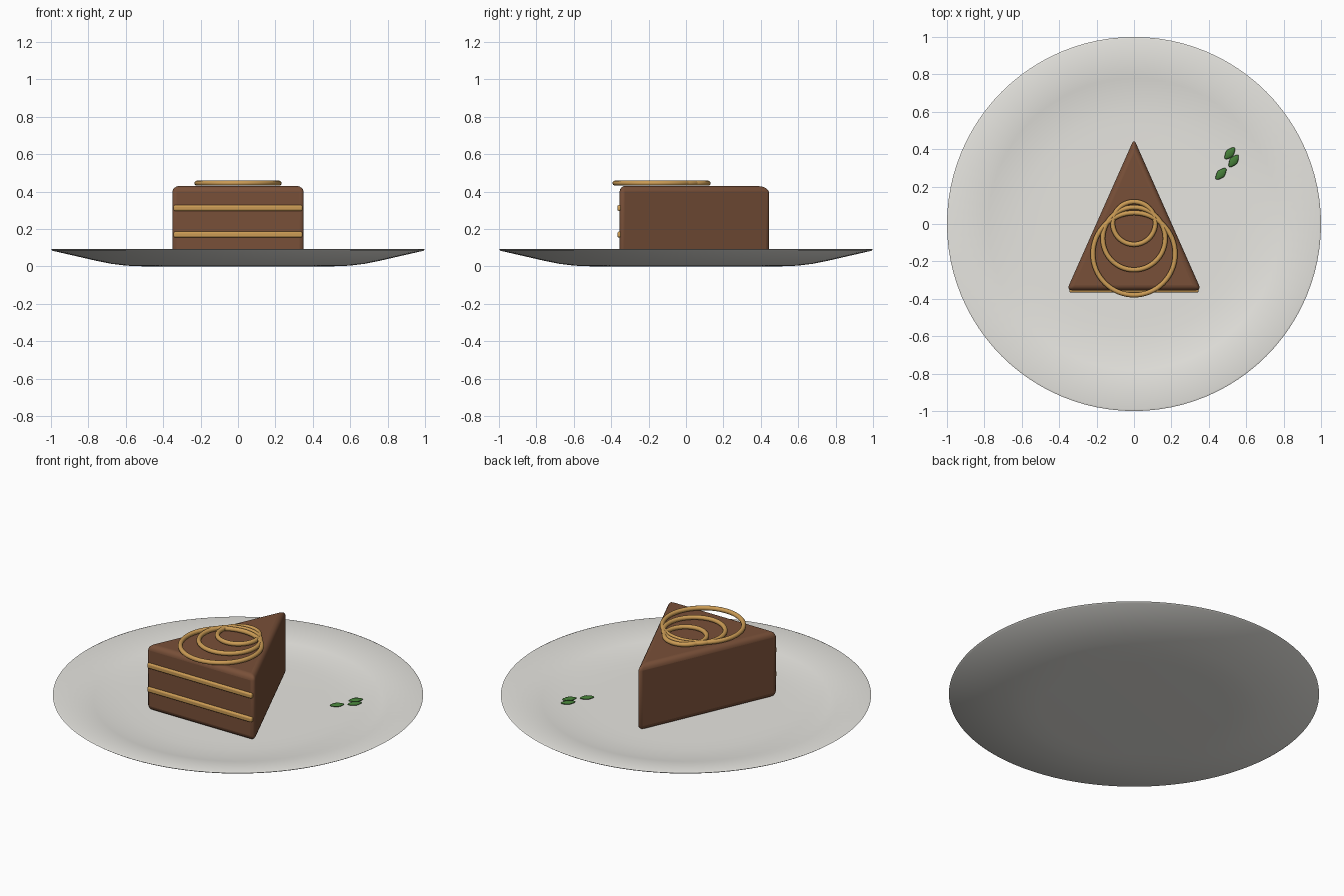
import bpy, bmesh, math
from mathutils import Matrix

cube = bpy.data.objects.get("Cube")
if cube:
    bpy.data.objects.remove(cube)


def material(name, rgb):
    m = bpy.data.materials.new(name)
    m.use_nodes = True
    m.diffuse_color = (*rgb, 1)
    m.node_tree.nodes["Principled BSDF"].inputs["Base Color"].default_value = (*rgb, 1)
    return m


PORCELAIN = material("porcelain", (0.80, 0.79, 0.75))
CHOCOLATE = material("chocolate", (0.19, 0.08, 0.04))
CARAMEL = material("caramel", (0.60, 0.33, 0.09))
LEAF = material("leaf_green", (0.06, 0.21, 0.04))


def finish(obj, name, mat, angle=35):
    obj.name = name
    obj.data.materials.append(mat)
    bpy.ops.object.select_all(action="DESELECT")
    obj.select_set(True)
    bpy.context.view_layer.objects.active = obj
    bpy.ops.object.shade_smooth_by_angle(angle=math.radians(angle))
    return obj


def from_bmesh(bm, name, mat):
    bmesh.ops.recalc_face_normals(bm, faces=bm.faces)
    mesh = bpy.data.meshes.new(name)
    bm.to_mesh(mesh)
    bm.free()
    obj = bpy.data.objects.new(name, mesh)
    bpy.context.collection.objects.link(obj)
    return finish(obj, name, mat)


def bevel(obj, width, segments):
    mod = obj.modifiers.new("rounded_edges", "BEVEL")
    mod.width, mod.segments = width, segments
    mod.limit_method = "ANGLE"


# Plate: closed (radius, height) profile spun about the vertical axis
profile = [(0, 0), (0.5, 0), (0.6, 0.004), (0.68, 0.014), (0.75, 0.028),
           (0.99, 0.083), (1, 0.09), (0.99, 0.094), (0.78, 0.058),
           (0.7, 0.047), (0.6, 0.041), (0.5, 0.04), (0, 0.04)]
bm = bmesh.new()
verts = [bm.verts.new((r, 0, z)) for r, z in profile]
edges = [bm.edges.new(pair) for pair in zip(verts, verts[1:])]
bmesh.ops.spin(bm, geom=verts + edges, cent=(0, 0, 0), axis=(0, 0, 1),
               angle=math.tau, steps=96)
bmesh.ops.remove_doubles(bm, verts=bm.verts, dist=0.0001)
from_bmesh(bm, "plate", PORCELAIN)

# Cake: triangular prism with rounded edges
bm = bmesh.new()
base = bm.faces.new([bm.verts.new((x, y, 0.04))
                     for x, y in ((-0.36, -0.355), (0.36, -0.355), (0, 0.455))])
top = bmesh.ops.extrude_face_region(bm, geom=[base])["geom"]
bmesh.ops.translate(bm, vec=(0, 0, 0.39),
                    verts=[v for v in top if isinstance(v, bmesh.types.BMVert)])
bevel(from_bmesh(bm, "cake_slice", CHOCOLATE), 0.03, 4)

# Filling layers on the front face
for name, z in (("lower_filling", 0.17), ("upper_filling", 0.312)):
    bm = bmesh.new()
    bmesh.ops.create_cube(bm, size=1, matrix=Matrix.Translation((0, -0.355, z))
                          @ Matrix.Diagonal((0.69, 0.025, 0.031, 1)))
    bevel(from_bmesh(bm, name, CARAMEL), 0.009, 3)

# Caramel rings on top
for name, y, outer in (("large_ring", -0.16, 0.233), ("middle_ring", -0.078, 0.18),
                       ("small_ring", 0.005, 0.127)):
    bpy.ops.mesh.primitive_torus_add(
        location=(0, y, 0.445), major_radius=outer - 0.013, minor_radius=0.013,
        major_segments=64, minor_segments=12)
    finish(bpy.context.object, name, CARAMEL, 60)

# Garnish leaves: flattened pointed ellipsoids
for i, (x, y, turn) in enumerate(((0.512, 0.378, 50), (0.533, 0.337, 53), (0.465, 0.268, 48))):
    bpy.ops.mesh.primitive_uv_sphere_add(
        segments=12, ring_count=8, radius=1, location=(x, y, 0.053))
    leaf = bpy.context.object
    bm = bmesh.new()
    bm.from_mesh(leaf.data)
    for v in bm.verts:
        taper = 1 - 0.35 * abs(v.co.z)
        v.co = (v.co.z * 0.04, v.co.x * 0.023 * taper, v.co.y * 0.008)
    bmesh.ops.rotate(bm, verts=bm.verts, matrix=Matrix.Rotation(math.radians(turn), 3, "Z"))
    bmesh.ops.recalc_face_normals(bm, faces=bm.faces)
    bm.to_mesh(leaf.data)
    bm.free()
    finish(leaf, f"garnish_leaf_{i + 1}", LEAF, 60)
